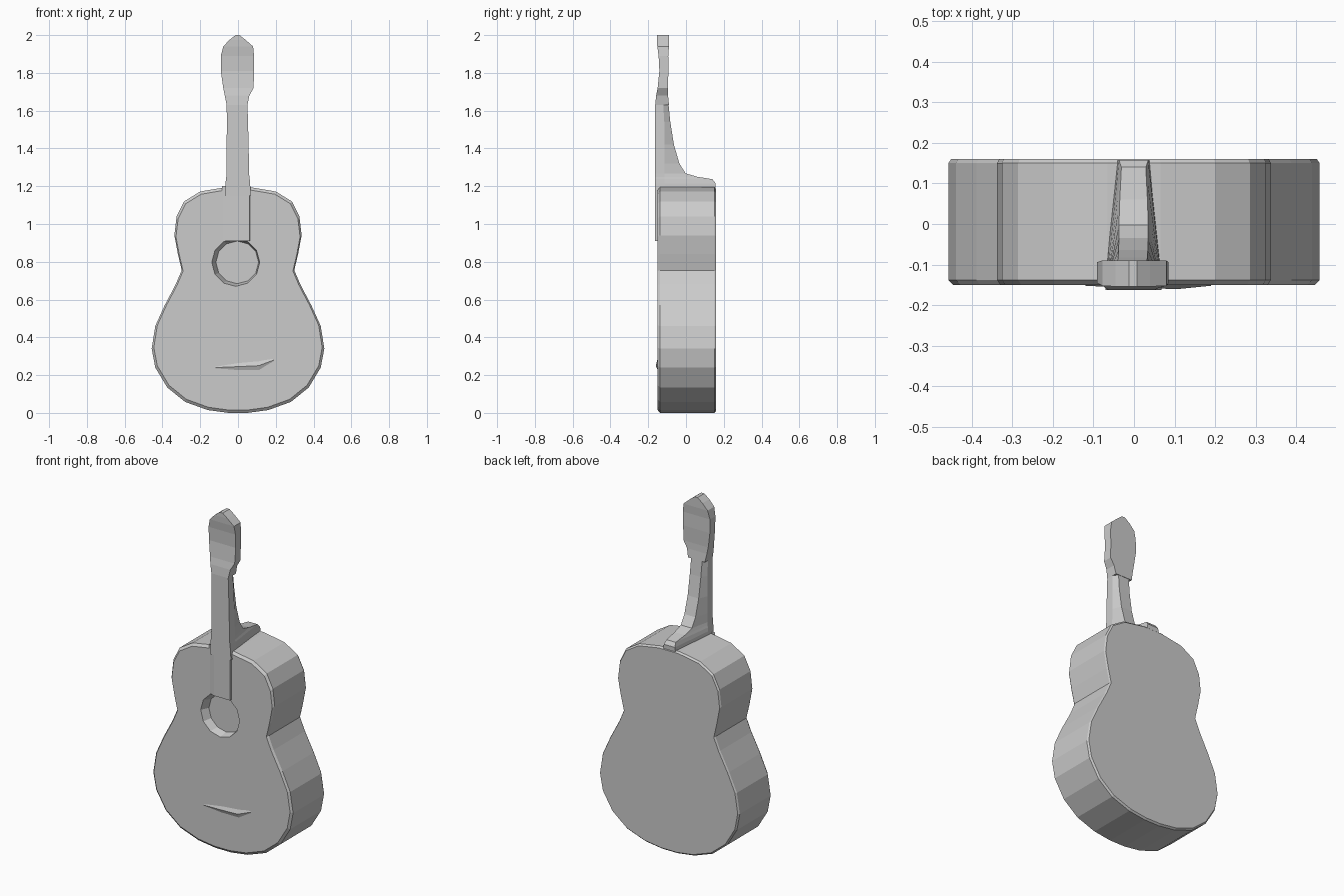
import bpy, bmesh, math

old = bpy.data.objects.get("Cube")
if old:
    bpy.data.objects.remove(old, do_unlink=True)

# One plain grey for the whole instrument
grey = bpy.data.materials.new("plain grey")
grey.use_nodes = True
COLOUR = (0.6, 0.6, 0.6, 1)
grey.diffuse_color = COLOUR
grey.node_tree.nodes["Principled BSDF"].inputs["Base Color"].default_value = COLOUR


def loft(name, rings):
    """Skin a closed shape through rings of equal point count, capped at both ends."""
    bm = bmesh.new()
    loops = [[bm.verts.new(p) for p in ring] for ring in rings]
    n = len(loops[0])
    for a, b in zip(loops, loops[1:]):
        for i in range(n):
            j = (i + 1) % n
            bm.faces.new((a[i], a[j], b[j], b[i]))
    bm.faces.new(loops[0][::-1])
    bm.faces.new(loops[-1])
    bmesh.ops.recalc_face_normals(bm, faces=bm.faces)
    mesh = bpy.data.meshes.new(name)
    bm.to_mesh(mesh)
    bm.free()
    mesh.materials.append(grey)
    ob = bpy.data.objects.new(name, mesh)
    bpy.context.collection.objects.link(ob)
    return ob


# Body: half outline (x, z), mirrored, lofted front to back with softened rims
half = [(0.065, 1.195), (0.2, 1.172), (0.285, 1.12), (0.325, 1.04), (0.337, 0.94),
        (0.318, 0.84), (0.298, 0.755), (0.33, 0.68), (0.388, 0.57), (0.438, 0.46),
        (0.457, 0.34), (0.438, 0.24), (0.375, 0.135), (0.28, 0.058), (0.16, 0.015),
        (0.05, 0.0)]
outline = half + [(-x, z) for x, z in reversed(half)]


def body_ring(y, scale):
    return [(x * scale, y, 0.6 + (z - 0.6) * scale) for x, z in outline]


body = loft("body", [body_ring(-0.15, 0.975), body_ring(-0.138, 1),
                     body_ring(0.15, 1), body_ring(0.16, 0.985)])

# Sound hole: shallow tapered recess


def hole_ring(y, cx, r, sides=12):
    return [(cx + r * math.cos(math.tau * i / sides), y,
             0.797 + r * math.sin(math.tau * i / sides)) for i in range(sides)]


cutter = loft("sound_hole_cutter", [hole_ring(-0.2, -0.015, 0.13),
                                    hole_ring(-0.15, -0.012, 0.127),
                                    hole_ring(-0.105, -0.004, 0.113)])
cut = body.modifiers.new("sound hole", "BOOLEAN")
cut.operation = "DIFFERENCE"
cut.solver = "EXACT"
cut.object = cutter
bpy.context.view_layer.objects.active = body
body.select_set(True)
bpy.ops.object.modifier_apply(modifier=cut.name)
cutter.hide_render = True
cutter.hide_viewport = True


# Neck and heel: (z, left x, right x, front y, back y, back half width)
def neck_ring(z, xl, xr, front, back, hw):
    mid = front + min(0.05, (back - front) * 0.6)
    c = (xl + xr) / 2
    return [(xl, front, z), (xr, front, z), (xr, mid, z),
            (c + hw, back, z), (c - hw, back, z), (xl, mid, z)]


neck_sections = [
    (1.15, -0.07, 0.068, -0.163, 0.155, 0.045),
    (1.215, -0.066, 0.064, -0.163, 0.157, 0.036),
    (1.237, -0.064, 0.062, -0.163, 0.14, 0.03),
    (1.25, -0.062, 0.06, -0.163, 0.06, 0.034),
    (1.268, -0.061, 0.059, -0.163, -0.002, 0.036),
    (1.32, -0.06, 0.058, -0.163, -0.035, 0.036),
    (1.42, -0.06, 0.056, -0.163, -0.064, 0.036),
    (1.54, -0.059, 0.053, -0.163, -0.083, 0.036),
    (1.63, -0.06, 0.05, -0.163, -0.092, 0.036),
]
loft("neck", [neck_ring(*s) for s in neck_sections])

# Headstock: (z, left x, right x, front y, back y)
head_sections = [
    (1.63, -0.06, 0.05, -0.163, -0.09), (1.68, -0.07, 0.06, -0.158, -0.095),
    (1.72, -0.078, 0.083, -0.15, -0.096), (1.81, -0.091, 0.084, -0.141, -0.093),
    (1.89, -0.091, 0.085, -0.145, -0.094), (1.94, -0.078, 0.08, -0.152, -0.09),
    (1.975, -0.045, 0.04, -0.154, -0.09), (2.0, -0.012, 0.008, -0.154, -0.09),
]
loft("headstock", [[(xl, f, z), (xr, f, z), (xr, b, z), (xl, b, z)]
                   for z, xl, xr, f, b in head_sections])

# Fingerboard end lying on the body, blended into the top on one side
loft("fingerboard", [[(-0.085, -0.148, z), (-0.045, -0.162, z),
                      (0.062, -0.163, z), (0.064, -0.14, z)] for z in (0.91, 1.2)])

# Bridge: low wedge on the lower body
loft("bridge", [[(x, -0.145, z - h), (x, -0.145 - d, z), (x, -0.145, z + h)]
                for x, z, h, d in ((-0.12, 0.24, 0.015, 0.007), (0.0, 0.245, 0.03, 0.013),
                                   (0.11, 0.25, 0.035, 0.015), (0.19, 0.28, 0.02, 0.007))])
